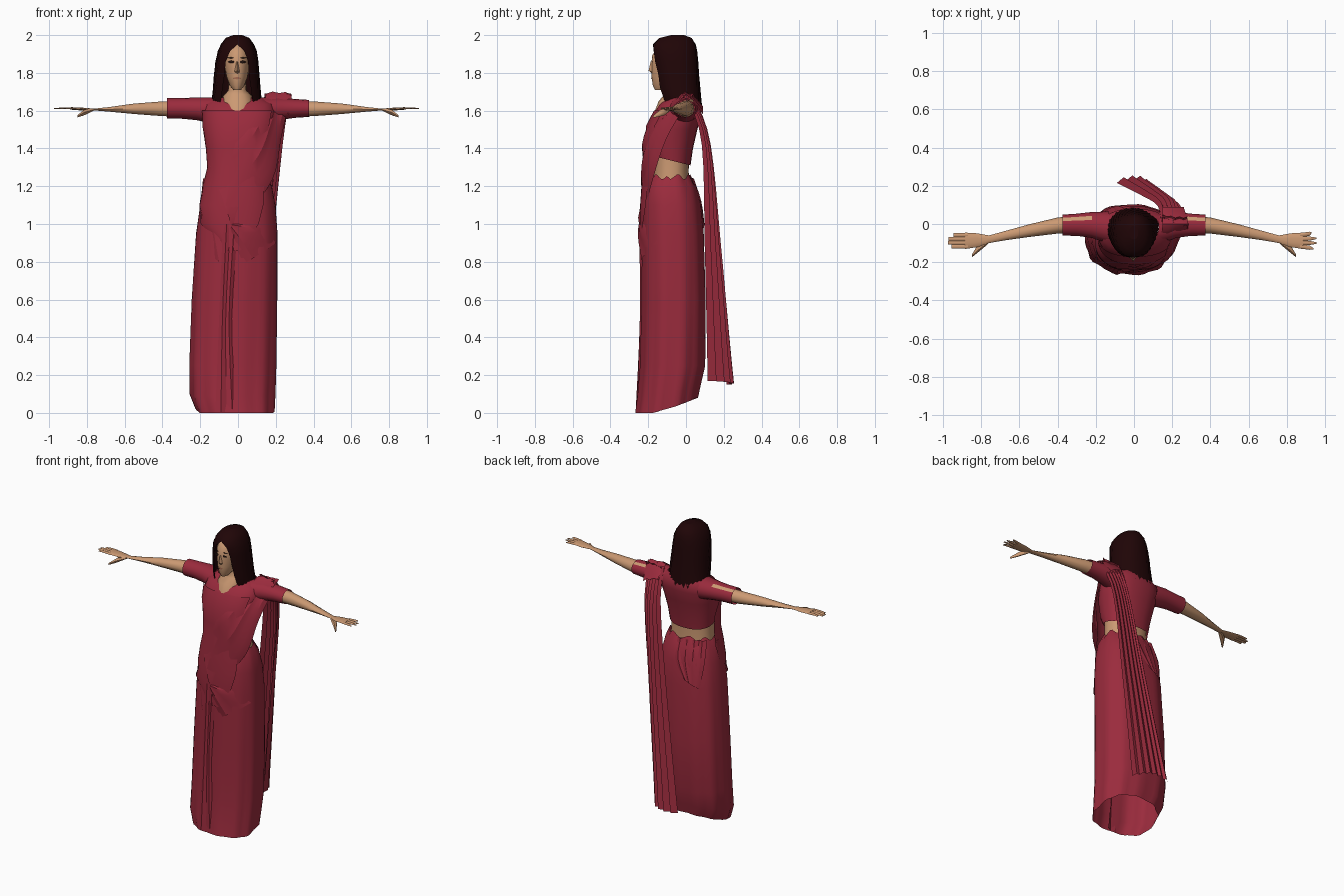
import bpy, bmesh, math
from mathutils import Vector
from math import sin, cos, pi, radians


def mat(name, rgb):
    m = bpy.data.materials.new(name)
    m.diffuse_color = (*rgb, 1)
    return m


RED = mat("crimson cloth", (0.325, 0.024, 0.046))
SKIN = mat("skin", (0.6, 0.32, 0.17))
HAIR = mat("dark hair", (0.014, 0.0015, 0.002))
DARK = mat("eye dark", (0.02, 0.008, 0.006))
LIPS = mat("lips", (0.36, 0.14, 0.08))


def grid_object(name, rows, material, closed=False, cap=False, angle=45):
    """Skin a list of equal-length point rows."""
    bm = bmesh.new()
    vs = [[bm.verts.new(p) for p in r] for r in rows]
    n = len(rows[0])
    for a, b in zip(vs, vs[1:]):
        for i in range(n if closed else n - 1):
            j = (i + 1) % n
            bm.faces.new((a[i], a[j], b[j], b[i]))
    if cap:
        bm.faces.new(vs[0])
        bm.faces.new(vs[-1])
    bmesh.ops.recalc_face_normals(bm, faces=bm.faces)
    me = bpy.data.meshes.new(name)
    bm.to_mesh(me)
    bm.free()
    me.materials.append(material)
    ob = bpy.data.objects.new(name, me)
    bpy.context.collection.objects.link(ob)
    bpy.ops.object.select_all(action='DESELECT')
    ob.select_set(True)
    bpy.context.view_layer.objects.active = ob
    bpy.ops.object.shade_smooth_by_angle(angle=radians(angle))
    return ob


def loft(name, rows, material, n=24, power=0.85, fold=0.0, k=9, hem=0.0, spans=None, cap=False):
    """Horizontal oval rings (z, x0, x1, y0, y1); spans give open angle ranges."""
    out = []
    for r, (z, x0, x1, y0, y1) in enumerate(rows):
        a0, a1 = spans[r] if spans else (0, 360)
        ring = []
        for i in range(n):
            a = radians(a0 + (a1 - a0) * i / (n - 1 if spans else n))
            c, s = cos(a), sin(a)
            f = 1 - fold * (0.5 + 0.5 * cos(k * a)) * (1 - z / 1.3)
            px = math.copysign(abs(c) ** power, c) * f
            py = math.copysign(abs(s) ** power, s) * f
            lift = hem * max(0, s + 0.35) * max(0, 1 - z / 0.25)
            ring.append(((x0 + x1) / 2 + px * (x1 - x0) / 2,
                         (y0 + y1) / 2 + py * (y1 - y0) / 2, z + lift))
        out.append(ring)
    return grid_object(name, out, material, closed=not spans, cap=cap)


def sample(pts, t):
    """Smooth curve through a few points."""
    p = [Vector(q) for q in pts]
    u = t * (len(p) - 1)
    i = min(int(u), len(p) - 2)
    f = u - i
    a, b, c, d = p[max(i - 1, 0)], p[i], p[i + 1], p[min(i + 2, len(p) - 1)]
    return 0.5 * (2 * b + (c - a) * f + (2 * a - 5 * b + 4 * c - d) * f * f + (3 * b - a - 3 * c + d) * f ** 3)


def ribbon(name, left, right, out, bulge, depth, pleats=5, steps=14):
    """Pleated cloth strip between two edge curves."""
    out = Vector(out).normalized()
    rows = []
    for s in range(steps + 1):
        t = s / steps
        a, b = sample(left, t), sample(right, t)
        w = bulge[0] + (bulge[1] - bulge[0]) * t
        d = depth[0] + (depth[1] - depth[0]) * t
        rows.append([a.lerp(b, i / (2 * pleats)) + out * (w * sin(pi * i / (2 * pleats)) + d * (i % 2))
                     for i in range(2 * pleats + 1)])
    return grid_object(name, rows, RED, angle=30)


def tube(name, pts, material, n=10, cap=True):
    """Limb running along x: (x, y, z, half depth, half height)."""
    rows = [[(x, y + ry * cos(2 * pi * i / n), z + rz * sin(2 * pi * i / n)) for i in range(n)]
            for x, y, z, ry, rz in pts]
    return grid_object(name, rows, material, closed=True, cap=cap)


# Skirt, open at the hem, with a scalloped waistline
skirt = loft("skirt", [(0.0, -0.225, 0.2, -0.27, 0.065), (0.09, -0.258, 0.205, -0.258, 0.078),
                       (0.25, -0.258, 0.21, -0.245, 0.103), (0.6, -0.245, 0.213, -0.236, 0.105),
                       (0.95, -0.222, 0.212, -0.235, 0.095), (1.1, -0.2, 0.2, -0.23, 0.08),
                       (1.2, -0.175, 0.18, -0.22, 0.055), (1.25, -0.15, 0.155, -0.19, 0.025)],
             RED, n=48, fold=0.05, k=11, hem=0.06)
for v in list(skirt.data.vertices)[-48:]:
    v.co.z += 0.014 * sin(v.index * 1.1)

# Bare midriff, blouse and neck
loft("midriff", [(1.18, -0.145, 0.15, -0.18, 0.02), (1.28, -0.137, 0.143, -0.17, 0.014),
                 (1.38, -0.14, 0.145, -0.17, 0.018)], SKIN)
blouse = loft("blouse", [(1.31, -0.147, 0.153, -0.18, 0.024), (1.4, -0.16, 0.165, -0.2, 0.037),
                         (1.5, -0.178, 0.185, -0.205, 0.06), (1.58, -0.19, 0.2, -0.175, 0.08),
                         (1.635, -0.18, 0.19, -0.14, 0.08), (1.67, -0.12, 0.13, -0.09, 0.06)], RED)
for v in list(blouse.data.vertices)[:24]:
    v.co.z += max(0, 0.05 - v.co.y) * 0.25 - 0.006
loft("neck", [(1.59, -0.07, 0.065, -0.168, 0.03), (1.65, -0.092, 0.088, -0.145, 0.07),
              (1.685, -0.075, 0.07, -0.115, 0.05), (1.705, -0.052, 0.046, -0.112, 0.02),
              (1.76, -0.05, 0.042, -0.11, 0.0)], SKIN, n=16)

# Cloth wrapped round the front of the torso
loft("front_wrap", [(1.6, -0.2, 0.21, -0.17, 0.08), (1.52, -0.19, 0.2, -0.212, 0.07),
                    (1.4, -0.17, 0.19, -0.218, 0.04), (1.3, -0.163, 0.18, -0.226, 0.03),
                    (1.2, -0.187, 0.192, -0.236, 0.06), (1.1, -0.205, 0.203, -0.243, 0.08),
                    (1.0, -0.222, 0.212, -0.245, 0.09), (0.86, -0.228, 0.214, -0.243, 0.1)],
     RED, n=20, spans=[(-160, -35), (-172, -38), (-188, -45), (-190, -52), (-190, -48),
                       (-182, -52), (-150, -62), (-100, -85)])

# Sash over the left shoulder, and the long pleated end down the back
ribbon("front_sash", [(0.15, 0.05, 1.68), (0.11, -0.155, 1.58), (0.01, -0.22, 1.45), (-0.155, -0.15, 1.32)],
       [(0.28, 0.04, 1.69), (0.23, -0.1, 1.46), (0.175, -0.18, 1.22), (-0.03, -0.245, 0.97)],
       (0.1, -1, 0.25), (0.006, 0.03), (0.008, 0.01), pleats=3)
ribbon("back_drape", [(0.28, -0.02, 1.69), (0.24, 0.08, 1.45), (0.175, 0.1, 0.85), (0.11, 0.115, 0.17)],
       [(0.14, 0.03, 1.69), (0.12, 0.1, 1.45), (0.03, 0.155, 0.85), (-0.09, 0.215, 0.15)],
       (0.45, 0.9, 0), (0.0, 0.065), (0.012, 0.026), pleats=6)
ribbon("shoulder_fold", [(0.14, -0.07, 1.64), (0.15, 0.0, 1.69), (0.15, 0.09, 1.62)],
       [(0.27, -0.06, 1.58), (0.285, 0.0, 1.685), (0.26, 0.09, 1.58)],
       (0, 0, 1), (0.006, 0.006), (0.008, 0.008), pleats=2, steps=6)

# Pleats falling from the waist, the tucked fan beside them, and tucks at hip and back
ribbon("front_pleats", [(-0.08, -0.235, 1.0), (-0.1, -0.232, 0.5), (-0.12, -0.255, 0.005)],
       [(0.0, -0.237, 1.0), (-0.03, -0.232, 0.5), (0.0, -0.245, 0.005)],
       (0, -1, 0), (0.005, 0.006), (0.007, 0.01), pleats=2, steps=8)
ribbon("waist_fan", [(-0.04, -0.245, 0.98), (-0.01, -0.24, 0.88), (0.03, -0.23, 0.79)],
       [(-0.03, -0.245, 1.0), (0.1, -0.22, 1.0), (0.2, -0.145, 0.9)],
       (0.2, -1, 0), (0.005, 0.022), (0.004, 0.012), pleats=2, steps=5)
ribbon("hip_tuck", [(-0.185, -0.06, 1.24), (-0.2, -0.08, 1.1), (-0.225, -0.1, 0.9)],
       [(-0.13, -0.18, 1.24), (-0.14, -0.205, 1.05), (-0.1, -0.235, 0.8)],
       (-0.7, -0.7, 0), (0.008, 0.006), (0.007, 0.003), pleats=3, steps=6)
ribbon("back_tuck", [(-0.15, -0.01, 1.25), (-0.165, 0.035, 1.12), (-0.15, 0.07, 0.95)],
       [(0.04, 0.03, 1.24), (0.03, 0.075, 1.12), (-0.05, 0.095, 1.0)],
       (-0.2, 1, 0), (0.012, 0.008), (0.012, 0.003), pleats=4, steps=6)

# Sleeves, arms and hands
for side, s in (("left", 1), ("right", -1)):
    end = 0.045 if s > 0 else 0.054
    sleeve = tube(side + "_sleeve", [(s * 0.13, -0.02, 1.6, 0.085, 0.07), (s * 0.22, -0.005, 1.61, 0.068, 0.06),
                                     (s * 0.3, -0.004, 1.612, 0.058, (0.055 + end) / 2),
                                     (s * 0.375, -0.006, 1.612, 0.055, end)], RED, n=16, cap=False)
    # strip of bare skin along the upper back of the sleeve
    sleeve.data.materials.append(SKIN)
    for p in sleeve.data.polygons:
        if p.index % 16 == 2 and p.index > 15:
            p.material_index = 1
    tube(side + "_arm", [(s * 0.28, 0.0, 1.61, 0.045, 0.045), (s * 0.4, -0.008, 1.61, 0.042, 0.041),
                         (s * 0.55, -0.035, 1.61, 0.033, 0.029), (s * 0.68, -0.062, 1.607, 0.024, 0.013),
                         (s * 0.76, -0.08, 1.606, 0.02, 0.005), (s * 0.82, -0.085, 1.608, 0.036, 0.008),
                         (s * 0.885, -0.088, 1.612, 0.043, 0.007)], SKIN)
    tube(side + "_thumb", [(s * 0.765, -0.09, 1.605, 0.015, 0.006), (s * 0.815, -0.125, 1.59, 0.022, 0.017),
                           (s * 0.85, -0.168, 1.57, 0.007, 0.007)], SKIN, n=6)
    for i, (length, tip) in enumerate(((0.93, -0.045), (0.955, -0.075), (0.957, -0.1), (0.94, -0.13))):
        y = -0.058 - 0.02 * i
        if s < 0:   # closed fingers
            length, tip = length + 0.017, y
        tube(f"{side}_finger_{i + 1}", [(s * 0.87, y, 1.612, 0.011, 0.006),
                                        (s * 0.92, (y + tip) / 2, 1.613, 0.011, 0.005),
                                        (s * length, tip, 1.611, 0.01 if s < 0 else 0.004, 0.003)], SKIN, n=6)

# Head and face
loft("head", [(1.71, -0.025, 0.015, -0.165, -0.1), (1.735, -0.045, 0.035, -0.176, -0.05),
              (1.78, -0.062, 0.052, -0.182, 0.0), (1.84, -0.072, 0.062, -0.183, 0.03),
              (1.89, -0.075, 0.065, -0.18, 0.04), (1.94, -0.06, 0.05, -0.15, 0.03),
              (1.965, -0.03, 0.02, -0.1, 0.0)], SKIN, n=20, power=1, cap=True)
grid_object("nose", [[(-0.009, -0.18, 1.86), (-0.005, -0.187, 1.86), (-0.001, -0.18, 1.86)],
                     [(-0.02, -0.178, 1.805), (-0.005, -0.198, 1.812), (0.01, -0.178, 1.805)],
                     [(-0.014, -0.178, 1.797), (-0.005, -0.182, 1.797), (0.004, -0.178, 1.797)]], SKIN)


def face_plate(name, cx, z, w, h, y, material):
    """Thin almond plate on the face, bent back at its ends."""
    rows = [[(cx + w * u, y + 0.004 * u * u, z + v * h * (1 - 0.8 * u * u)) for u in (-1, -0.5, 0, 0.5, 1)]
            for v in (-1, 1)]
    grid_object(name, rows, material)


for side, s in (("left", 1), ("right", -1)):
    face_plate(side + "_eye", -0.005 + s * 0.03, 1.858, 0.017, 0.007, -0.181, DARK)
    face_plate(side + "_eyebrow", -0.005 + s * 0.032, 1.88, 0.019, 0.003, -0.178, DARK)
face_plate("mouth", -0.005, 1.772, 0.021, 0.006, -0.185, LIPS)

# Hair: open at the face, closing over the crown, ragged at the hem
rows = [(1.61, -0.145, 0.13, -0.125, 0.085), (1.66, -0.139, 0.125, -0.14, 0.082),
        (1.72, -0.133, 0.12, -0.155, 0.076), (1.79, -0.128, 0.114, -0.165, 0.07),
        (1.86, -0.12, 0.108, -0.177, 0.065), (1.915, -0.108, 0.1, -0.182, 0.06),
        (1.95, -0.092, 0.085, -0.175, 0.052), (1.985, -0.065, 0.06, -0.14, 0.03),
        (2.0, -0.025, 0.022, -0.08, -0.01)]
gaps = (42, 38, 34, 31, 29, 20, 0, 0, 0)
hair = loft("hair", rows, HAIR, n=49, power=0.9, spans=[(-90 + g, 270 - g) for g in gaps])
for i in range(49):
    hair.data.vertices[i].co.z += 0.022 * (i % 2) + 0.012 * (i % 3 == 0)
for v in hair.data.vertices:        # strand ridges
    if v.index % 2 and v.co.z < 1.98:
        v.co.x *= 0.965
        v.co.y = -0.05 + (v.co.y + 0.05) * 0.965
bm = bmesh.new()
bm.from_mesh(hair.data)
bm.verts.ensure_lookup_table()
bm.faces.new(bm.verts[-49:])
bmesh.ops.remove_doubles(bm, verts=bm.verts, dist=0.0005)
bmesh.ops.recalc_face_normals(bm, faces=bm.faces)
bm.to_mesh(hair.data)
bm.free()
